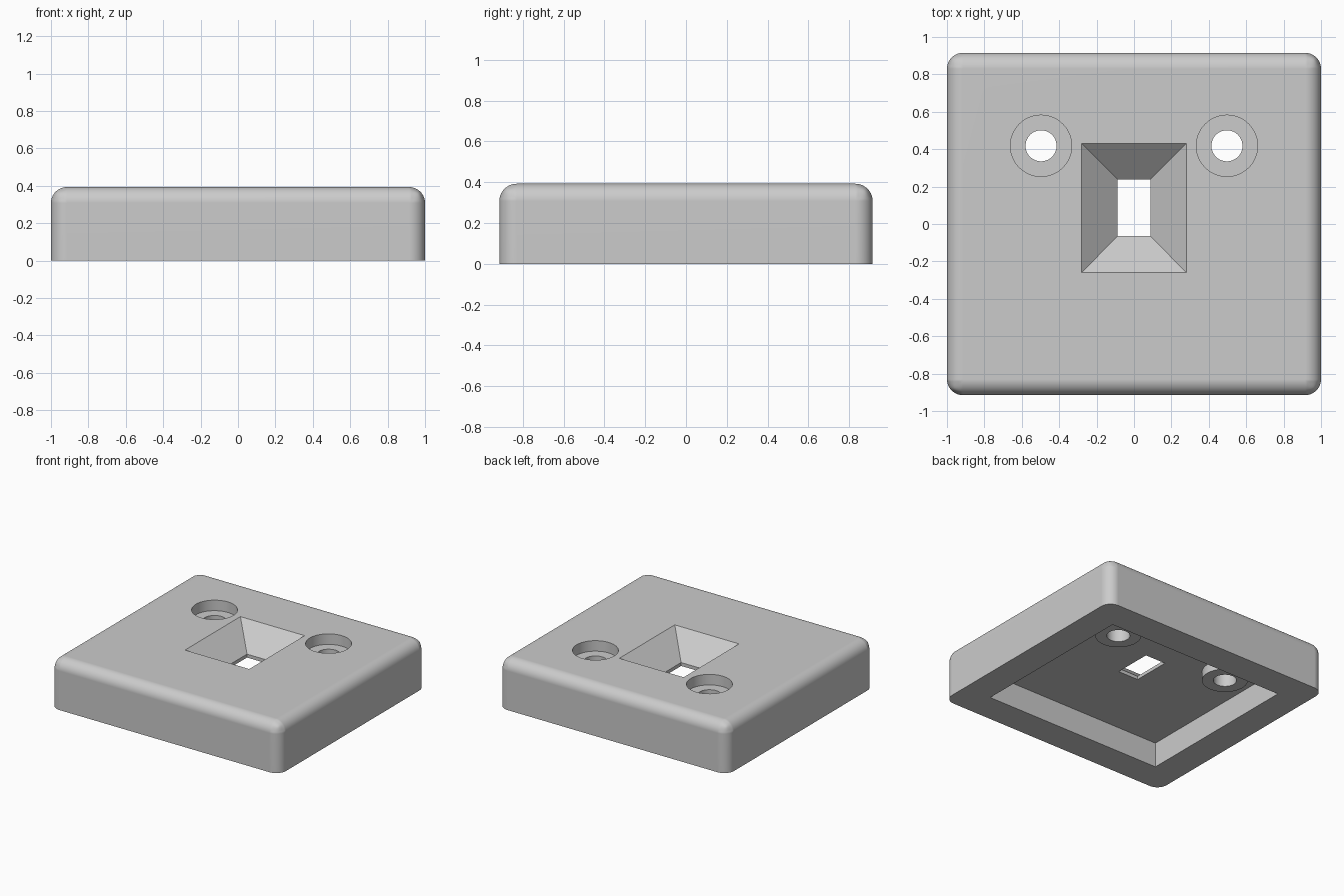
import bpy, bmesh, math
from mathutils import Matrix, Vector

if "Cube" in bpy.data.objects:
    bpy.data.objects.remove(bpy.data.objects["Cube"])

grey = bpy.data.materials.new("light_grey")
grey.diffuse_color = (0.6, 0.6, 0.6, 1)
grey.use_nodes = True
grey.node_tree.nodes["Principled BSDF"].inputs["Base Color"].default_value = grey.diffuse_color


def make(name, bm):
    bmesh.ops.recalc_face_normals(bm, faces=bm.faces)
    me = bpy.data.meshes.new(name)
    bm.to_mesh(me)
    bm.free()
    me.materials.append(grey)
    ob = bpy.data.objects.new(name, me)
    bpy.context.collection.objects.link(ob)
    return ob


def frustum(lower, upper):
    """Box or tapered box; each end is (x0, x1, y0, y1, z)."""
    bm = bmesh.new()
    ends = []
    for x0, x1, y0, y1, z in (lower, upper):
        ends.append([bm.verts.new(p) for p in
                     ((x0, y0, z), (x1, y0, z), (x1, y1, z), (x0, y1, z))])
    a, b = ends
    bm.faces.new(a[::-1])
    bm.faces.new(b)
    for i in range(4):
        j = (i + 1) % 4
        bm.faces.new((a[i], a[j], b[j], b[i]))
    return bm


def cylinder(x, y, r, z0, z1):
    bm = bmesh.new()
    bmesh.ops.create_cone(bm, cap_ends=True, segments=48, radius1=r, radius2=r,
                          depth=z1 - z0,
                          matrix=Matrix.Translation((x, y, (z0 + z1) / 2)))
    return bm


def combine(target, bm, operation):
    """Apply a boolean with a temporary tool shape."""
    tool = make("tool", bm)
    tool.hide_render = True
    mod = target.modifiers.new("bool", 'BOOLEAN')
    mod.operation, mod.solver, mod.object = operation, 'EXACT', tool
    bpy.context.view_layer.objects.active = target
    bpy.ops.object.modifier_apply(modifier=mod.name)
    bpy.data.objects.remove(tool)


W, D, H, R = 1.0, 0.915, 0.393, 0.085
CEIL = 0.195

# Rounded block: every edge is rounded except around the base
bm = frustum((-W, W, -D, D, 0), (-W, W, -D, D, H))
edges = [e for e in bm.edges if max(v.co.z for v in e.verts) > 0.1]
bmesh.ops.bevel(bm, geom=edges, offset=R, segments=10, profile=0.5, affect='EDGES')
body = make("cover_block", bm)

# Hollow underside
combine(body, frustum((-0.77, 0.77, -0.68, 0.68, -0.1),
                      (-0.77, 0.77, -0.68, 0.68, CEIL)), 'DIFFERENCE')

# Screw bosses below, counterbores above, and through holes
for x in (-0.497, 0.497):
    y = 0.418
    combine(body, cylinder(x, y, 0.164, 0.125, 0.25), 'UNION')
    combine(body, cylinder(x, y, 0.164, 0.31, 0.6), 'DIFFERENCE')
    combine(body, cylinder(x, y, 0.083, -0.1, 0.6), 'DIFFERENCE')

# Tapered rectangular funnel, with a short straight slot at its foot
top, foot, k = (-0.28, 0.28, -0.26, 0.43), (-0.088, 0.088, -0.065, 0.238), 0.222
rise = 0.1 / (H - k)          # continue the taper a little above the surface
over = tuple(t + (t - f) * rise for t, f in zip(top, foot))
combine(body, frustum(foot + (k,), over + (H + 0.1,)), 'DIFFERENCE')
combine(body, frustum(foot + (0.1,), foot + (k + 0.001,)), 'DIFFERENCE')

# Smooth curves with crisp edges
bpy.ops.object.select_all(action='DESELECT')
body.select_set(True)
bpy.context.view_layer.objects.active = body
bpy.ops.object.shade_smooth_by_angle(angle=math.radians(30))
wn = body.modifiers.new("flat_face_normals", 'WEIGHTED_NORMAL')
wn.keep_sharp = True
